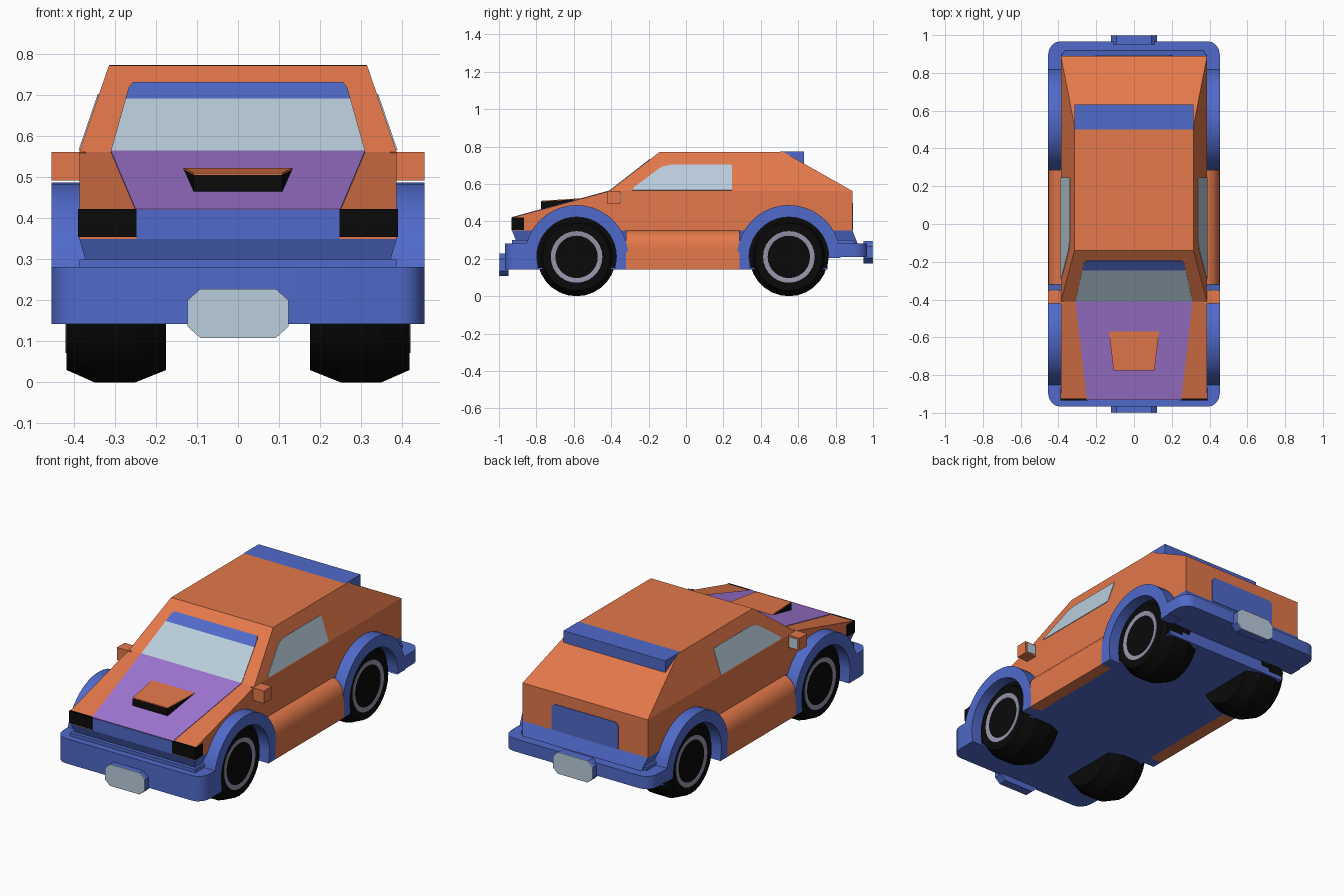
import bpy, bmesh, math
from mathutils import Vector

if "Cube" in bpy.data.objects:
    bpy.data.objects.remove(bpy.data.objects["Cube"])


def material(name, rgb):
    m = bpy.data.materials.new(name)
    m.diffuse_color = (*rgb, 1)
    m.use_nodes = True
    m.node_tree.nodes["Principled BSDF"].inputs["Base Color"].default_value = m.diffuse_color
    return m


ORANGE = material("orange paint", (0.77, 0.188, 0.069))
BLUE = material("blue trim", (0.08, 0.144, 0.591))
GLASS = material("pale glass", (0.49, 0.61, 0.716))
PURPLE = material("purple paint", (0.362, 0.188, 0.672))
GREY = material("rim grey", (0.305, 0.305, 0.413))
BLACK = material("black rubber", (0.003, 0.003, 0.003))


def finish(name, bm, mats, smooth):
    bmesh.ops.recalc_face_normals(bm, faces=bm.faces)
    me = bpy.data.meshes.new(name)
    bm.to_mesh(me)
    bm.free()
    for m in mats:
        me.materials.append(m)
    ob = bpy.data.objects.new(name, me)
    bpy.context.collection.objects.link(ob)
    if smooth:
        bpy.ops.object.select_all(action='DESELECT')
        ob.select_set(True)
        bpy.context.view_layer.objects.active = ob
        bpy.ops.object.shade_smooth_by_angle(angle=math.radians(smooth))
    return ob


def loft(name, a, b, mat, smooth=0):
    """Solid between two matching rings of 3D points."""
    bm = bmesh.new()
    va, vb = [[bm.verts.new(p) for p in ring] for ring in (a, b)]
    bm.faces.new(va)
    bm.faces.new(vb)
    n = len(va)
    for i in range(n):
        j = (i + 1) % n
        bm.faces.new((va[i], va[j], vb[j], vb[i]))
    return finish(name, bm, [mat], smooth)


def prism(name, pts, axis, lo, hi, mat, smooth=0):
    """Extrude a 2D outline along one axis."""
    put = {'x': lambda p, t: (t, p[0], p[1]),
           'y': lambda p, t: (p[0], t, p[1]),
           'z': lambda p, t: (p[0], p[1], t)}[axis]
    return loft(name, [put(p, lo) for p in pts], [put(p, hi) for p in pts], mat, smooth)


def plate(name, pts, mat, t=0.003):
    """Thin painted panel lying on a surface."""
    p = [Vector(q) for q in pts]
    n = (p[1] - p[0]).cross(p[2] - p[0]).normalized() * t
    return loft(name, [q - n for q in p], [q + n for q in p], mat)


def box(name, x, y, z, mat):
    return prism(name, [(x[0], y[0]), (x[1], y[0]), (x[1], y[1]), (x[0], y[1])], 'z', *z, mat)


def rect(w, y0, y1, z):
    return [(-w, y0, z), (w, y0, z), (w, y1, z), (-w, y1, z)]


def mirrored(pts):
    """Complete a half outline across x = 0."""
    return pts + [(-p[0], *p[1:]) for p in reversed(pts)]


def lathe(name, prof, side, yc, zc, mat, seg=28):
    """Spin (radius, x) points about a wheel axle."""
    bm = bmesh.new()
    rings = []
    for r, x in prof:
        rings.append([bm.verts.new((side * x, yc + r * math.cos(2 * math.pi * i / seg),
                                    zc + r * math.sin(2 * math.pi * i / seg)))
                      for i in range(seg)])
    for a, b in zip(rings, rings[1:]):
        for i in range(seg):
            j = (i + 1) % seg
            bm.faces.new((a[i], a[j], b[j], b[i]))
    bm.faces.new(rings[0])
    bm.faces.new(rings[-1])
    return finish(name, bm, [mat], 20)


W, BELT, ROOF, FLOOR = 0.387, 0.562, 0.772, 0.142

# Body shell, cabin and lower skirt
prism("body", [(-.93, .35), (-.93, .42), (-.41, BELT), (.89, BELT), (.89, .35)],
      'x', -W, W, ORANGE)
loft("cabin", rect(W, -.41, .89, BELT), rect(.315, -.14, .52, ROOF), ORANGE)
loft("skirt", rect(.365, -.90, .92, .275), rect(W, -.93, .89, .35), BLUE)
prism("underbody", [(-.93, FLOOR), (.757, FLOOR), (.757, .21), (.9, .21), (.9, .30), (-.93, .30)],
      'x', -W, W, BLUE)
prism("spoiler", [(.50, ROOF + .002), (.632, ROOF + .002), (.632, .705), (.52, .765)],
      'x', -.315, .315, BLUE)

# Bumpers with rounded corners and number plates
for name, s, inner, z0, zp in (("front", -1, .80, FLOOR, .168), ("rear", 1, .765, .21, .235)):
    half = [(.455, s * inner), (.455, s * .895), (.449, s * .925), (.435, s * .947),
            (.415, s * .962), (.39, s * .967)]
    prism(name + "_bumper", mirrored(half), 'z', z0, .281, BLUE, 40)
    octo = mirrored([(.092, zp - .06), (.123, zp - .032), (.123, zp + .032), (.092, zp + .06)])
    prism(name + "_plate_mount", octo, 'y', s * .95, s * .995, BLUE)
    prism(name + "_plate", octo, 'y', s * .995, s * 1.0, GLASS)

# Hood paint, grille and scoop
plate("hood_panel", mirrored([(.25, -.93, .42), (.31, -.41, BELT)]), PURPLE)
prism("grille", mirrored([(.247, .35), (.247, .42)]), 'y', -.933, -.92, BLUE)
loft("scoop", mirrored([(.108, -.775, .44), (.133, -.57, .50)]),
     mirrored([(.108, -.775, .506), (.133, -.57, .519)]), BLACK)
plate("scoop_lid", mirrored([(.108, -.775, .508), (.133, -.57, .521)]), ORANGE, .002)


# Windscreen with sun band
def screen(x, z):
    return (x, -.41 + .27 * (z - BELT) / (ROOF - BELT), z)


plate("windscreen", mirrored([screen(.31, BELT), screen(.274, .69)]), GLASS)
plate("sun_band", mirrored([screen(.274, .69), screen(.266, .718), screen(.255, .73)]), BLUE)

# Rear panel
prism("rear_panel", mirrored([(.205, .35), (.205, .482), (.19, .497)]), 'y', .885, .894, BLUE)

WINDOW = [(-.29, .566), (-.28, .58), (-.15, .678), (-.125, .693), (-.085, .702),
          (.24, .702), (.245, .697), (.245, .566)]
ARC = [math.pi * i / 20 for i in range(21)]
AXLE = 0.21

for s, side in ((1, "right"), (-1, "left")):
    # Side window on the leaning cabin wall
    plate(side + "_window", [(s * (W - .072 * (z - BELT) / (ROOF - BELT)), y, z)
                             for y, z in WINDOW], GLASS)
    # Wing mirror
    box(side + "_mirror", sorted((s * .37, s * .455)), (-.42, -.352), (.492, .562), ORANGE)
    box(side + "_mirror_glass", sorted((s * .395, s * .447)), (-.354, -.348), (.50, .554), GLASS)
    # Headlight wrapping the corner
    box(side + "_headlight", sorted((s * .247, s * .39)), (-.934, -.865), (.354, .422), BLACK)
    # Sill with rounded shoulder
    sill = [(.38, .352), (.40, .348), (.425, .333), (.444, .308), (.453, .275),
            (.455, .24), (.455, FLOOR), (.38, FLOOR)]
    prism(side + "_sill", [(s * x, z) for x, z in sill], 'y', -.32, .285, ORANGE, 30)

    for end, yc, back, front in (("front", -.585, FLOOR, FLOOR), ("rear", .55, .205, FLOOR)):
        tag = end + "_" + side
        # Wheel arch
        outer = [(yc + .277 * math.cos(a), AXLE + .277 * math.sin(a)) for a in ARC]
        inner = [(yc + .213 * math.cos(a), AXLE + .213 * math.sin(a)) for a in ARC]
        arch = ([(yc + .277, back)] + outer + [(yc - .277, front), (yc - .205, front)]
                + inner[::-1] + [(yc + .205, back)])
        prism(tag + "_arch", arch, 'x', s * .37, s * .455, BLUE, 30)
        # Dark wheel well behind the tyre
        prism(tag + "_well", inner + [(yc - .205, .15), (yc + .205, .15)],
              'x', s * .30, s * .39, BLACK)
        # Tyre and dished rim
        lathe(tag + "_tyre", [(.18, .175), (.21, .25), (.21, .35), (.18, .418), (.138, .418)],
              s, yc, AXLE, BLACK)
        lathe(tag + "_rim", [(.138, .40), (.138, .421), (.125, .421), (.09, .412), (.082, .39),
                             (.068, .39), (.062, .400), (.02, .400)], s, yc, AXLE, GREY)
